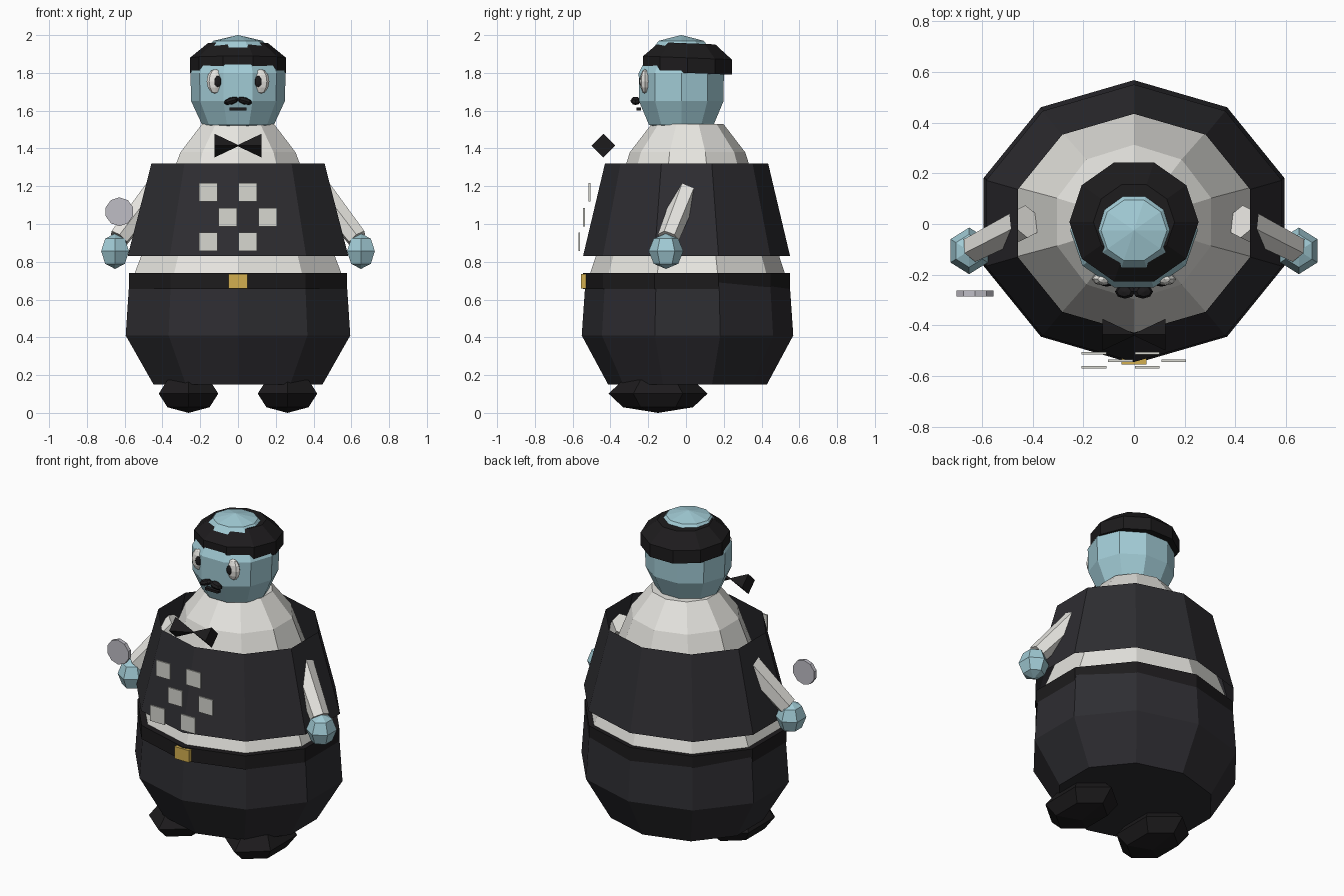
import bpy, bmesh, math
from mathutils import Vector, Matrix

if "Cube" in bpy.data.objects:
    bpy.data.objects.remove(bpy.data.objects["Cube"])


def material(name, rgb):
    m = bpy.data.materials.new(name)
    m.diffuse_color = (*rgb, 1)
    m.use_nodes = True
    m.node_tree.nodes["Principled BSDF"].inputs["Base Color"].default_value = m.diffuse_color
    return m


CLOTH = material("dark_cloth", (0.027, 0.026, 0.031))
BLACK = material("black", (0.012, 0.011, 0.012))
SKIN = material("blue_skin", (0.36, 0.6, 0.67))
WHITE = material("white_cloth", (0.8, 0.79, 0.75))
CHECK = material("check_white", (0.68, 0.68, 0.63))
GOLD = material("gold", (0.65, 0.43, 0.08))
SILVER = material("silver", (0.52, 0.51, 0.56))


def finish(name, bm, mat):
    bmesh.ops.recalc_face_normals(bm, faces=bm.faces)
    me = bpy.data.meshes.new(name)
    bm.to_mesh(me)
    bm.free()
    me.materials.append(mat)
    ob = bpy.data.objects.new(name, me)
    bpy.context.collection.objects.link(ob)
    return ob


def loft(name, rings, mat, y=0.0, sides=10, phase=90, caps=True):
    """Stack of elliptical polygon rings given as (rx, ry, z)."""
    bm = bmesh.new()
    loops = []
    for rx, ry, z in rings:
        angles = [math.radians(phase + 360 * i / sides) for i in range(sides)]
        loops.append([bm.verts.new((rx * math.cos(a), y + ry * math.sin(a), z)) for a in angles])
    for a, b in zip(loops, loops[1:]):
        for i in range(sides):
            j = (i + 1) % sides
            bm.faces.new((a[i], a[j], b[j], b[i]))
    if caps:
        bm.faces.new(loops[0])
        bm.faces.new(loops[-1])
    return finish(name, bm, mat)


def ball(name, loc, radii, mat, seg=8, rings=6, tilt=0):
    bm = bmesh.new()
    bmesh.ops.create_uvsphere(bm, u_segments=seg, v_segments=rings, radius=1)
    m = Matrix.Translation(loc) @ Matrix.Rotation(tilt, 4, 'Y') @ Matrix.Diagonal((*radii, 1))
    bmesh.ops.transform(bm, matrix=m, verts=bm.verts)
    return finish(name, bm, mat)


def box(name, loc, size, mat):
    bm = bmesh.new()
    bmesh.ops.create_cube(bm, size=1)
    m = Matrix.Translation(loc) @ Matrix.Diagonal((*size, 1))
    bmesh.ops.transform(bm, matrix=m, verts=bm.verts)
    return finish(name, bm, mat)


def tube(name, start, end, r1, r2, sides, mat, spin=0):
    """Tapered prism from start to end."""
    start, end = Vector(start), Vector(end)
    d = end - start
    bm = bmesh.new()
    bmesh.ops.create_cone(bm, cap_ends=True, segments=sides, radius1=r1, radius2=r2, depth=d.length)
    m = (Matrix.Translation((start + end) / 2) @ d.to_track_quat('Z', 'Y').to_matrix().to_4x4()
         @ Matrix.Rotation(spin, 4, 'Z'))
    bmesh.ops.transform(bm, matrix=m, verts=bm.verts)
    bmesh.ops.remove_doubles(bm, verts=bm.verts, dist=1e-5)
    return finish(name, bm, mat)


# Body and clothing
loft("trousers", [(0.47, 0.42, 0.15), (0.625, 0.56, 0.41), (0.605, 0.54, 0.70)], CLOTH, 0.008)
loft("belt", [(0.608, 0.548, 0.655), (0.608, 0.548, 0.74)], BLACK, 0.003)
loft("shirt", [(0.58, 0.52, 0.70), (0.575, 0.515, 0.74), (0.32, 0.305, 1.38), (0.20, 0.19, 1.53)],
     WHITE, 0.008)
loft("vest", [(0.614, 0.548, 0.83), (0.482, 0.432, 1.32)], CLOTH, 0.003, caps=False)
box("belt_buckle", (0, -0.538, 0.697), (0.10, 0.035, 0.075), GOLD)

# Chequered patches on the vest front
for row, (y, z) in enumerate([(-0.51, 1.167), (-0.54, 1.037), (-0.565, 0.907)]):
    for col in range(2):
        x = -0.158 + 0.21 * col + 0.105 * (row % 2)
        box("vest_check", (x, y, z), (0.098, 0.01, 0.098), CHECK)

# Head and hair
loft("head", [(0.10, 0.094, 1.505), (0.19, 0.18, 1.525), (0.248, 0.235, 1.65), (0.252, 0.237, 1.80),
              (0.19, 0.18, 1.905), (0.13, 0.125, 1.97), (0.002, 0.002, 2.0)], SKIN, -0.025, phase=0)
hair = loft("hair", [(0.255, 0.247, 1.80), (0.255, 0.247, 1.88), (0.16, 0.155, 1.957)],
            BLACK, 0.008, phase=0)
for v in hair.data.vertices:
    v.co.z -= 0.04 * v.co.y

# Face
box("mouth", (0, -0.25, 1.608), (0.09, 0.025, 0.015), BLACK)
for s in (-1, 1):
    ball("eye", (s * 0.12, -0.218, 1.755), (0.046, 0.026, 0.065), WHITE)
    ball("pupil", (s * 0.108, -0.237, 1.755), (0.023, 0.01, 0.03), BLACK)
    ball("moustache", (s * 0.035, -0.267, 1.652), (0.042, 0.028, 0.019), BLACK, 8, 4, s * 0.3)

# Paired limbs and bow tie
for s in (-1, 1):
    tube("bow_tie_wing", (s * 0.125, -0.437, 1.415), (-s * 0.008, -0.437, 1.415), 0.063, 0, 4, BLACK)
    tube("sleeve", (s * 0.425, 0.01, 1.19), (s * 0.63, -0.095, 0.925), 0.068, 0.058, 6, WHITE)
    ball("hand", (s * 0.651, -0.106, 0.856), (0.085, 0.092, 0.094), SKIN, 6, 4)
    ball("shoe", (s * 0.262, -0.148, 0.102), (0.182, 0.262, 0.102), BLACK, 6, 4)

# Disc held in front of the hand
tube("silver_disc", (-0.628, -0.287, 1.065), (-0.628, -0.263, 1.065), 0.076, 0.076, 10, SILVER)
